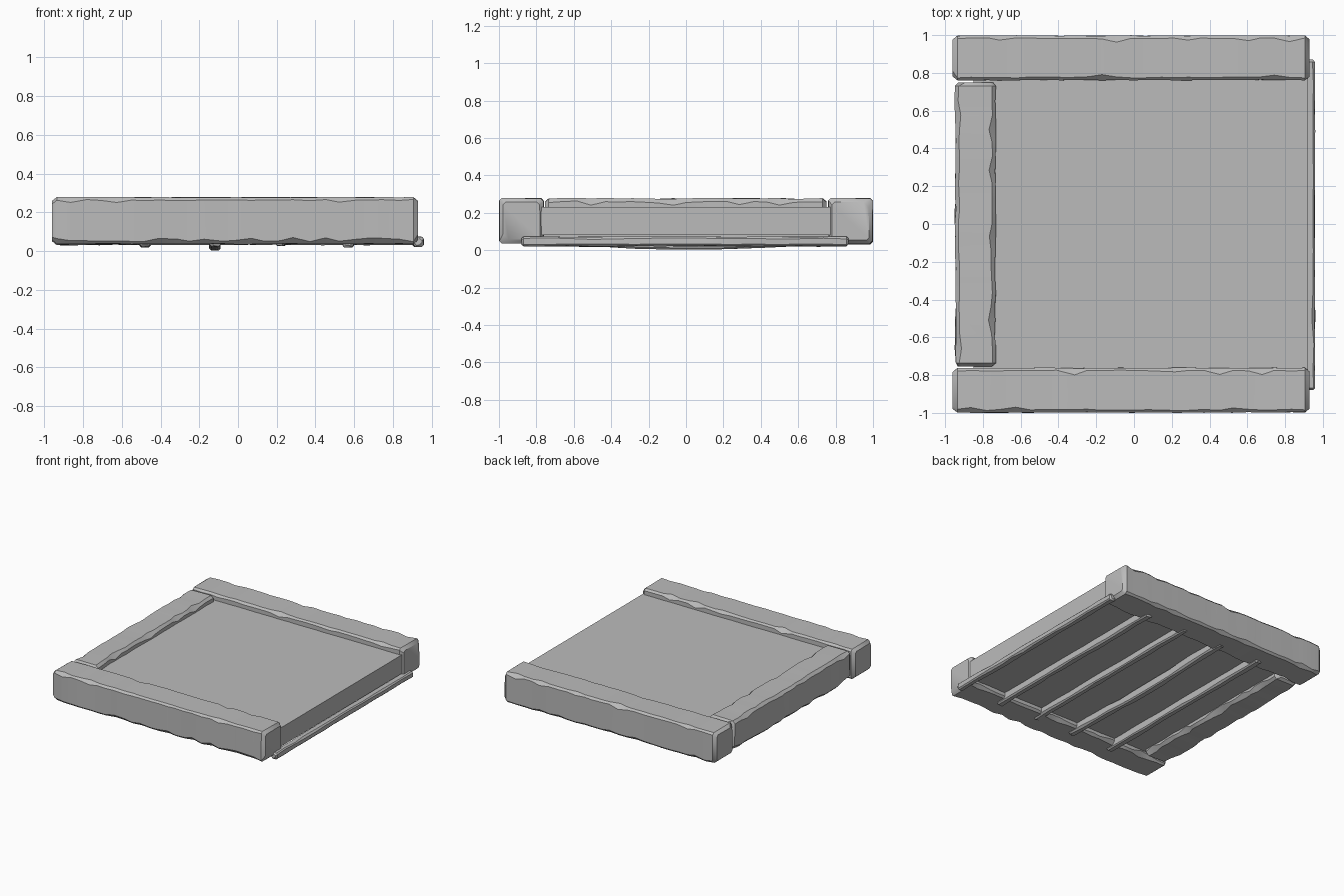
import bpy
import bmesh
import math
import random
from mathutils import Vector

cube = bpy.data.objects.get("Cube")
if cube:
    bpy.data.objects.remove(cube, do_unlink=True)

stone = bpy.data.materials.new("grey stone")
stone.use_nodes = True
colour = (0.5, 0.5, 0.5, 1)
stone.diffuse_color = colour
stone.node_tree.nodes["Principled BSDF"].inputs["Base Color"].default_value = colour

CORNERS = [(-1, -1), (1, -1), (1, 1), (-1, 1)]


def finish(bm, name):
    """Turn a bmesh into a named object with sharp-edged smooth shading."""
    bmesh.ops.recalc_face_normals(bm, faces=bm.faces)
    mesh = bpy.data.meshes.new(name)
    bm.to_mesh(mesh)
    bm.free()
    mesh.materials.append(stone)
    obj = bpy.data.objects.new(name, mesh)
    bpy.context.collection.objects.link(obj)
    bpy.ops.object.select_all(action='DESELECT')
    obj.select_set(True)
    bpy.context.view_layer.objects.active = obj
    bpy.ops.object.shade_smooth_by_angle(angle=math.radians(35))
    return obj


def rough_bar(name, axis, low, high, seed, count=24, chamfer=0.012, chip=0.02,
              end=0.02, wobble=0.004, sag=0.0):
    """Bar along axis (0 = x, 1 = y) with irregular, chipped long edges."""
    rng = random.Random(seed)
    low, high = Vector(low), Vector(high)
    mid, half = (low + high) / 2, (high - low) / 2
    side = 1 - axis
    length = half[axis]
    stops = [-length, -length + end]
    for i in range(1, count):
        t = -1 + 2 * i / count + rng.uniform(-0.3, 0.3) / count
        stops.append(t * (length - end))
    stops += [length - end, length]

    bm = bmesh.new()
    rings = []
    for i, along in enumerate(stops):
        inset = end * 0.8 if i in (0, len(stops) - 1) else 0
        drop = sag * max(0, math.cos(along / length * math.pi / 2)) ** 3
        ring = []
        for k, (su, sv) in enumerate(CORNERS):
            # lower edges are chipped more often than upper ones
            worn = rng.random() < (0.4 if sv < 0 else 0.2)
            cut = chamfer + rng.uniform(0, 0.4) * chamfer + (rng.uniform(0.3, 1) * chip if worn else 0)
            u = half[side] - inset - rng.uniform(0, wobble)
            v = half.z - inset - rng.uniform(0, wobble)
            pair = [(su * u, sv * (v - cut)), (su * (u - cut), sv * v)]
            if k % 2 == 0:
                ordered = pair
            else:
                ordered = pair[::-1]
            for a, b in ordered:
                p = mid.copy()
                p[axis] += along
                p[side] += a
                p.z += b - drop
                ring.append(bm.verts.new(p))
        rings.append(ring)
    for r0, r1 in zip(rings, rings[1:]):
        for j in range(8):
            n = (j + 1) % 8
            bm.faces.new((r0[j], r0[n], r1[n], r1[j]))
    bm.faces.new(rings[0])
    bm.faces.new(rings[-1])
    return finish(bm, name)


# Floor slab
bm = bmesh.new()
bmesh.ops.create_cube(bm, size=1)
for v in bm.verts:
    v.co = (0.035 + v.co.x * 1.77, v.co.y * 1.56, 0.155 + v.co.z * 0.15)
finish(bm, "floor_slab")

# Border beams on three sides
rough_bar("front_beam", 0, (-0.96, -1.0, 0.035), (0.93, -0.76, 0.28), 3, end=0.025)
rough_bar("back_beam", 0, (-0.96, 0.76, 0.03), (0.93, 1.0, 0.28), 8, end=0.025)
rough_bar("right_beam", 1, (-0.95, -0.755, 0.035), (-0.73, 0.75, 0.28), 5,
          count=20, chamfer=0.016, wobble=0.008)

# Thin battens under the floor
battens = [(-0.48, 0.018, 0.0), (-0.12, 0.02, 0.02), (0.22, 0.025, 0.0), (0.57, 0.018, 0.0)]
for i, (x, z, sag) in enumerate(battens):
    rough_bar(f"floor_batten_{i + 1}", 1, (x - 0.03, -0.86, z), (x + 0.03, 0.86, 0.095), 20 + i,
              count=12, chamfer=0.007, chip=0.006, end=0.012, wobble=0.006, sag=sag)

# Strip along the open edge
rough_bar("edge_strip", 1, (0.9, -0.88, 0.02), (0.96, 0.87, 0.075), 31,
          count=14, chamfer=0.007, chip=0.006, end=0.012, wobble=0.005)
